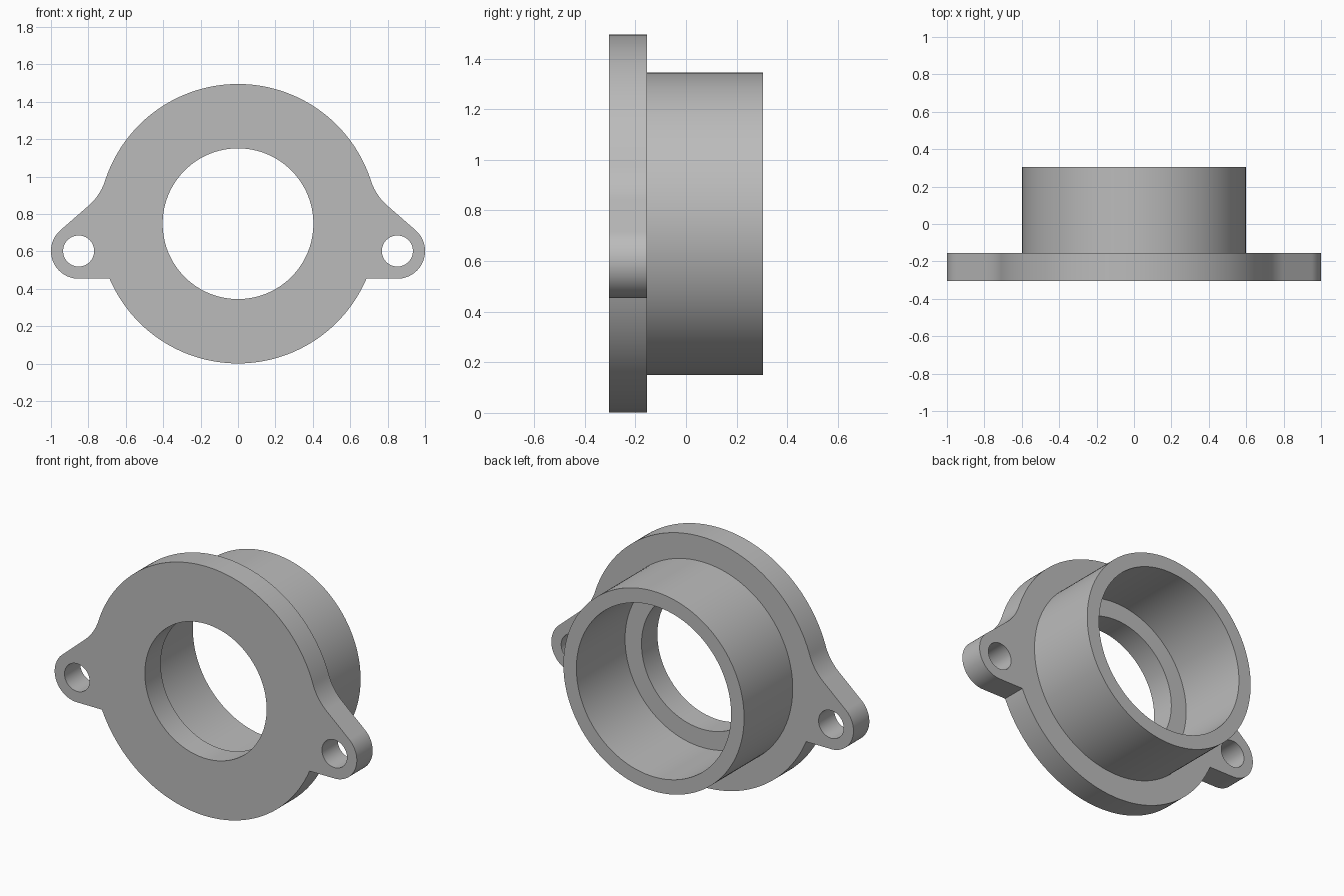
import bpy
import bmesh
from math import cos, sin, acos, radians, sqrt, asin, pi, atan2

if "Cube" in bpy.data.objects:
    bpy.data.objects.remove(bpy.data.objects["Cube"], do_unlink=True)

# Main dimensions
AXIS_Z = 0.748
FLANGE_R, BORE_R = 0.747, 0.403
TUBE_R, TUBE_INNER_R = 0.598, 0.512
EAR_X, EAR_Z, EAR_R, EAR_HOLE_R = 0.852, 0.602, 0.148, 0.083
FILLET_R = 0.3
SLOPE = radians(49)                     # normal direction of the sloped ear edge
FRONT, FLANGE_BACK, TUBE_END = -0.305, -0.155, 0.305


def arc(cx, cz, r, start, end, steps):
    return [(cx + r * cos(start + (end - start) * i / steps),
             cz + r * sin(start + (end - start) * i / steps)) for i in range(steps + 1)]


def circle(cx, cz, r, steps=128):
    return arc(cx, cz, r, 0, 2 * pi, steps)[:-1]


def flange_outline():
    """Round flange with two mirrored ears, each blended in by a fillet on top."""
    edge = EAR_X * cos(SLOPE) + EAR_Z * sin(SLOPE) + EAR_R
    reach = FLANGE_R + FILLET_R
    blend = SLOPE - acos((edge + FILLET_R - AXIS_Z * sin(SLOPE)) / reach)
    fx, fz = reach * cos(blend), AXIS_Z + reach * sin(blend)
    ear_bottom = EAR_Z - EAR_R
    low = asin((ear_bottom - AXIS_Z) / FLANGE_R)
    half = arc(0, AXIS_Z, FLANGE_R, -pi / 2, low, 40)
    half += arc(EAR_X, EAR_Z, EAR_R, -pi / 2, SLOPE, 40)
    half += arc(fx, fz, FILLET_R, SLOPE - pi, blend - pi, 14)
    half += arc(0, AXIS_Z, FLANGE_R, blend, pi / 2, 48)
    return half + [(-x, z) for x, z in reversed(half[1:-1])]


bm = bmesh.new()


def loop_verts(loop, y):
    return [bm.verts.new((x, y, z)) for x, z in loop]


def wall(loop, y0, y1):
    a, b = loop_verts(loop, y0), loop_verts(loop, y1)
    for i in range(len(a)):
        bm.faces.new((a[i - 1], a[i], b[i], b[i - 1]))


def cap(loops, y):
    edges = []
    for loop in loops:
        v = loop_verts(loop, y)
        edges += [bm.edges.new((v[i - 1], v[i])) for i in range(len(v))]
    bmesh.ops.triangle_fill(bm, use_beauty=True, use_dissolve=False,
                            edges=edges, normal=(0, -1, 0))


outline = flange_outline()
bore = circle(0, AXIS_Z, BORE_R)
tube_outer = circle(0, AXIS_Z, TUBE_R)
tube_inner = circle(0, AXIS_Z, TUBE_INNER_R)
bolt_holes = [circle(s * EAR_X, EAR_Z, EAR_HOLE_R, 64) for s in (-1, 1)]

# Flange plate with bore and bolt holes
cap([outline, bore] + bolt_holes, FRONT)
cap([outline, tube_outer] + bolt_holes, FLANGE_BACK)
for loop in [outline, bore] + bolt_holes:
    wall(loop, FRONT, FLANGE_BACK)

# Tube with inner step and open rim
cap([tube_inner, bore], FLANGE_BACK)
cap([tube_outer, tube_inner], TUBE_END)
for loop in (tube_outer, tube_inner):
    wall(loop, FLANGE_BACK, TUBE_END)

bmesh.ops.remove_doubles(bm, verts=bm.verts[:], dist=0.0001)
bmesh.ops.recalc_face_normals(bm, faces=bm.faces[:])
mesh = bpy.data.meshes.new("flanged_collar")
bm.to_mesh(mesh)
bm.free()
collar = bpy.data.objects.new("flanged_collar", mesh)
bpy.context.collection.objects.link(collar)

# Single plain grey
grey = bpy.data.materials.new("light_grey")
grey.use_nodes = True
colour = (0.5, 0.5, 0.5, 1)
grey.diffuse_color = colour
grey.node_tree.nodes["Principled BSDF"].inputs["Base Color"].default_value = colour
mesh.materials.append(grey)

# Smooth round walls, sharp rims
bpy.ops.object.select_all(action="DESELECT")
collar.select_set(True)
bpy.context.view_layer.objects.active = collar
bpy.ops.object.shade_smooth_by_angle(angle=radians(30))
